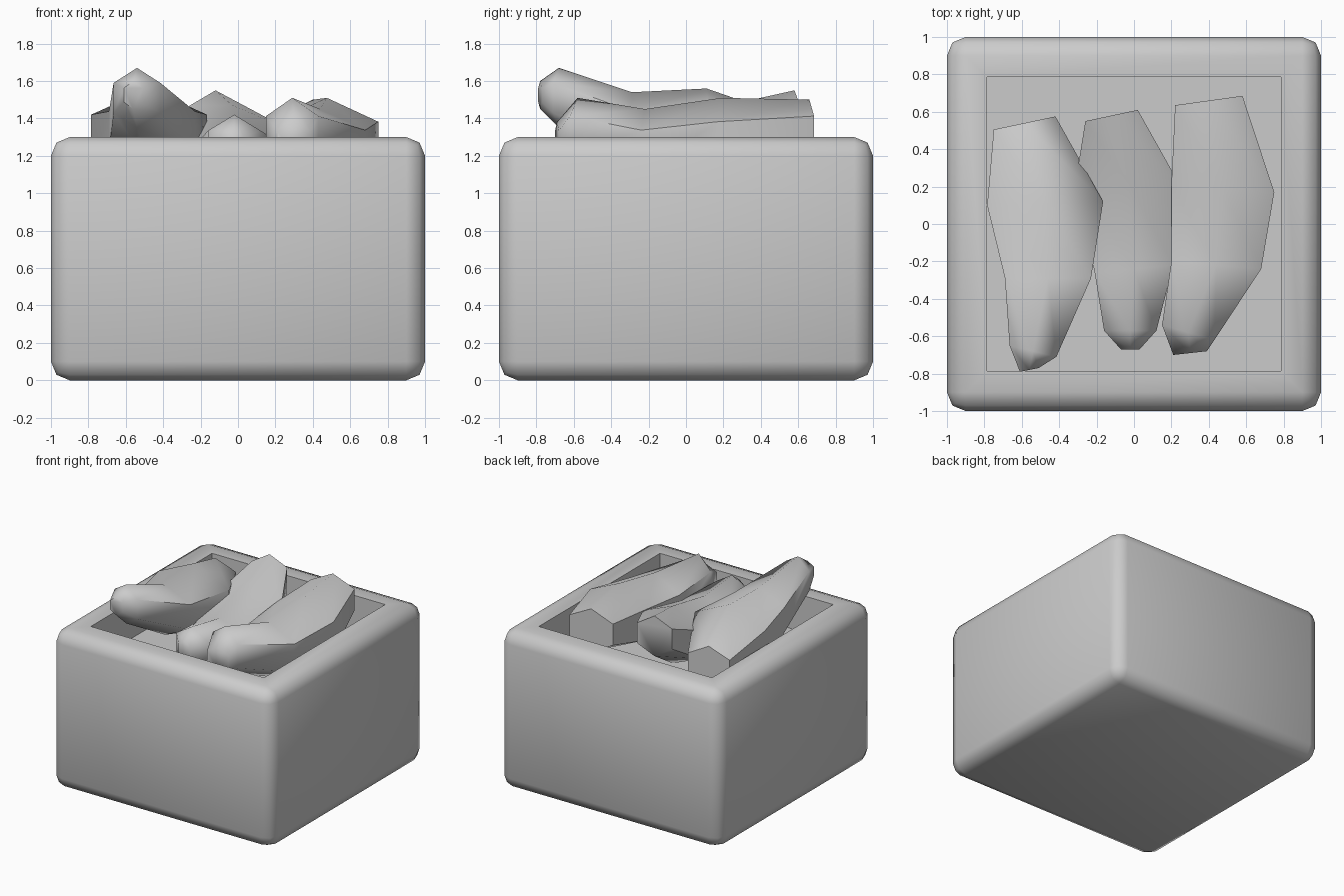
import bpy, bmesh, math

if "Cube" in bpy.data.objects:
    bpy.data.objects.remove(bpy.data.objects["Cube"])


def finish(name, bm, angle):
    bmesh.ops.recalc_face_normals(bm, faces=bm.faces)
    mesh = bpy.data.meshes.new(name)
    bm.to_mesh(mesh)
    bm.free()
    ob = bpy.data.objects.new(name, mesh)
    bpy.context.collection.objects.link(ob)
    bpy.ops.object.select_all(action='DESELECT')
    ob.select_set(True)
    bpy.context.view_layer.objects.active = ob
    bpy.ops.object.shade_smooth_by_angle(angle=math.radians(angle))
    return ob


# Rounded crate with a square recess in its top
bm = bmesh.new()
bmesh.ops.create_cube(bm, size=1)
for v in bm.verts:
    v.co.x *= 2
    v.co.y *= 2
    v.co.z = (v.co.z + 0.5) * 1.3
bmesh.ops.bevel(bm, geom=bm.edges[:], offset=0.1, segments=2, profile=0.5,
                affect='EDGES')
bm.normal_update()
top = max(bm.faces, key=lambda f: f.calc_center_median().z + f.normal.z)
bmesh.ops.inset_region(bm, faces=[top], thickness=0.16)
pit = bmesh.ops.extrude_discrete_faces(bm, faces=[top])['faces'][0]
for v in pit.verts:
    v.co.z = 1.0
finish("crate", bm, 50)


# Root vegetable: six-sided rings lofted front to back
# ring = (y, centre x, half width, top z, bottom z, y lean from left to right)
def root(name, rings):
    bm = bmesh.new()
    loops = []
    for y, cx, hw, top, bot, lean in rings:
        loop = []
        for i in range(6):
            a = math.radians(90 + 60 * i)
            u = math.cos(a) / math.cos(math.radians(30))
            loop.append(bm.verts.new((cx + hw * u, y + lean * u,
                                      (top + bot) / 2 + (top - bot) / 2 * math.sin(a))))
        loops.append(loop)
    for a, b in zip(loops, loops[1:]):
        for i in range(6):
            j = (i + 1) % 6
            bm.faces.new((a[i], a[j], b[j], b[i]))
    bm.faces.new(loops[0])
    bm.faces.new(loops[-1])
    finish(name, bm, 60)


root("left_root", [
    (-0.78, -0.56, 0.05, 1.60, 1.45, 0.01),
    (-0.68, -0.54, 0.125, 1.67, 1.35, -0.03),
    (-0.29, -0.46, 0.23, 1.54, 1.13, 0.0),
    (0.11, -0.475, 0.31, 1.56, 1.0, 0.01),
    (0.54, -0.585, 0.165, 1.41, 1.07, 0.035),
])
root("middle_root", [
    (-0.67, -0.02, 0.05, 1.34, 1.18, 0.0),
    (-0.57, -0.02, 0.14, 1.42, 1.08, 0.0),
    (-0.24, 0.0, 0.21, 1.37, 1.0, 0.02),
    (0.22, -0.03, 0.28, 1.47, 1.0, -0.02),
    (0.58, -0.12, 0.14, 1.55, 1.22, 0.03),
])
root("right_root", [
    (-0.69, 0.30, 0.09, 1.38, 1.20, 0.01),
    (-0.58, 0.29, 0.14, 1.51, 1.12, -0.04),
    (-0.22, 0.44, 0.24, 1.45, 1.0, -0.02),
    (0.19, 0.475, 0.275, 1.51, 1.0, -0.02),
    (0.66, 0.40, 0.18, 1.50, 1.15, 0.025),
])
